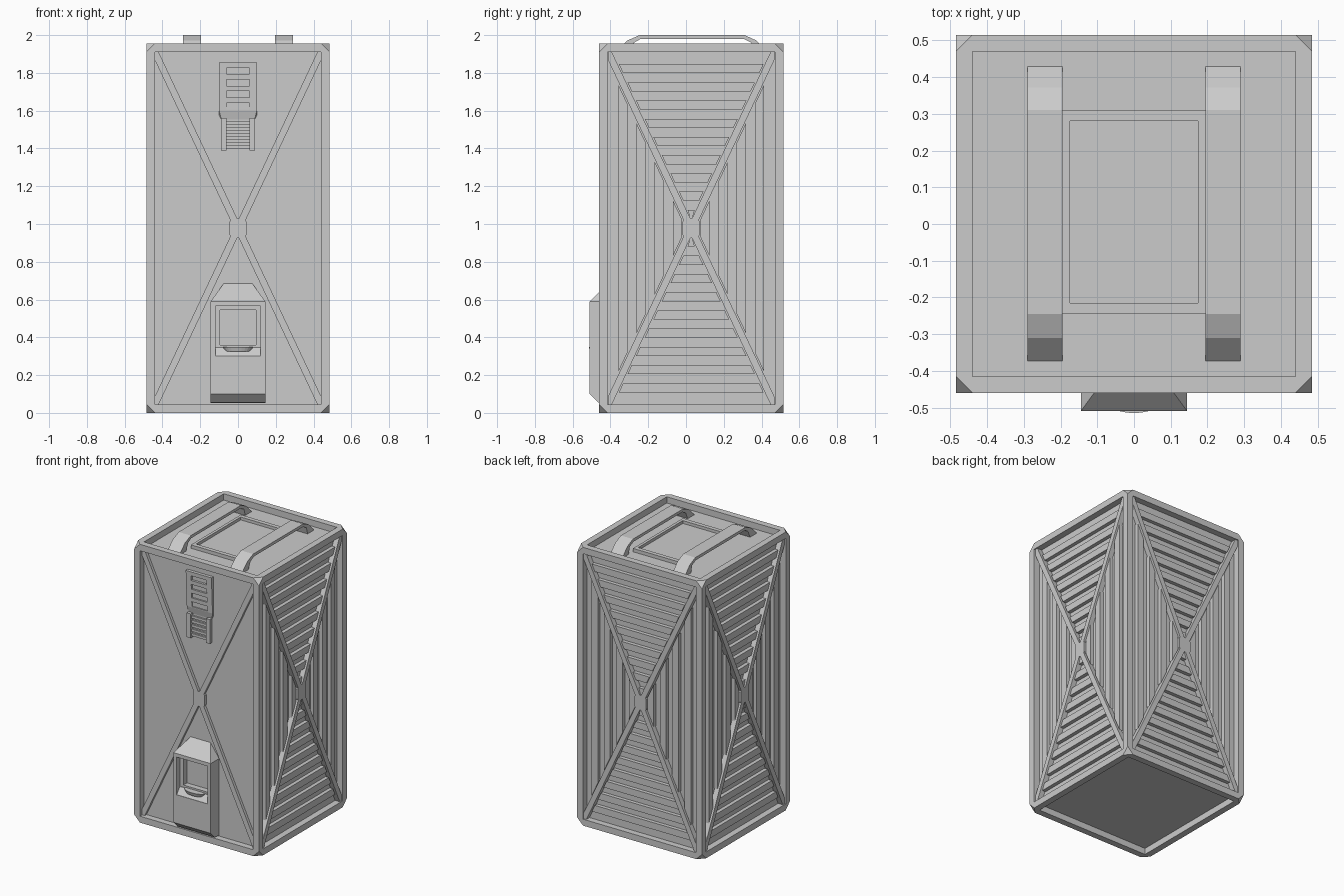
import bpy, bmesh
from math import pi
from mathutils import Matrix, Vector

if "Cube" in bpy.data.objects:
    bpy.data.objects.remove(bpy.data.objects["Cube"], do_unlink=True)

grey = bpy.data.materials.new("plain_grey")
grey.use_nodes = True
grey.diffuse_color = (0.6, 0.6, 0.6, 1)
grey.node_tree.nodes["Principled BSDF"].inputs["Base Color"].default_value = (0.6, 0.6, 0.6, 1)

X, Y, Z = 0.485, 0.4875, 1.955      # half width, half depth, body height
CY, CZ = 0.0275, Z / 2              # body centre
RIM, DEEP = 0.045, 0.044            # frame width, panel recess
W, H = X - RIM, CZ - RIM            # half size of a recessed panel


def finish(name, bm):
    bmesh.ops.recalc_face_normals(bm, faces=bm.faces)
    mesh = bpy.data.meshes.new(name)
    bm.to_mesh(mesh)
    bm.free()
    mesh.materials.append(grey)
    ob = bpy.data.objects.new(name, mesh)
    bpy.context.collection.objects.link(ob)
    return ob


def box(bm, x0, x1, y0, y1, z0, z1):
    size = Matrix.Diagonal((x1 - x0, y1 - y0, z1 - z0, 1))
    mid = Matrix.Translation(((x0 + x1) / 2, (y0 + y1) / 2, (z0 + z1) / 2))
    return bmesh.ops.create_cube(bm, size=1, matrix=mid @ size)["verts"]


def prism(bm, points, place, a, b):
    """Extrude a 2D outline from a to b; place maps (p, q, depth) to 3D."""
    low = [bm.verts.new(place(p, q, a)) for p, q in points]
    high = [bm.verts.new(place(p, q, b)) for p, q in points]
    bm.faces.new(low)
    bm.faces.new(high[::-1])
    for i in range(len(points)):
        j = (i + 1) % len(points)
        bm.faces.new((low[i], low[j], high[j], high[i]))


def hull(name, points):
    """Convex solid mirrored across x from (half width, y, z) points."""
    bm = bmesh.new()
    for x, y, z in points:
        bm.verts.new((x, y, z))
        bm.verts.new((-x, y, z))
    bmesh.ops.convex_hull(bm, input=bm.verts)
    bmesh.ops.dissolve_limit(bm, angle_limit=0.01, verts=bm.verts, edges=bm.edges)
    return finish(name, bm)


def carve(ob, boxes):
    bm = bmesh.new()
    for b in boxes:
        box(bm, *b)
    cutter = finish("cutter", bm)
    cutter.hide_render = True
    mod = ob.modifiers.new("carve", "BOOLEAN")
    mod.operation, mod.solver, mod.object = "DIFFERENCE", "EXACT", cutter
    deps = bpy.context.evaluated_depsgraph_get()
    mesh = bpy.data.meshes.new_from_object(ob.evaluated_get(deps))
    ob.modifiers.clear()
    ob.data = mesh
    bpy.data.objects.remove(cutter, do_unlink=True)


def side_place(turn):
    """Panel coordinates (across, up, outward from the panel floor)."""
    rot = Matrix.Rotation(turn * pi / 2, 3, "Z")
    reach = (Y if turn % 2 == 0 else X) - DEEP
    return lambda u, v, d: rot @ Vector((u, -reach - d, v)) + Vector((0, CY, CZ))


# Body: block with clipped corners and a recess in every face
bm = bmesh.new()
box(bm, -X, X, CY - Y, CY + Y, 0, Z)
bmesh.ops.bevel(bm, geom=bm.verts[:], offset=RIM, segments=1, affect="VERTICES")
body = finish("body_frame", bm)
y0, y1 = CY - Y, CY + Y
carve(body, [
    (-W, W, y0 - 0.1, y0 + DEEP, RIM, Z - RIM),
    (-W, W, y1 - DEEP, y1 + 0.1, RIM, Z - RIM),
    (-X - 0.1, -X + DEEP, y0 + RIM, y1 - RIM, RIM, Z - RIM),
    (X - DEEP, X + 0.1, y0 + RIM, y1 - RIM, RIM, Z - RIM),
    (-W, W, y0 + RIM, y1 - RIM, -0.1, DEEP),
    (-W, W, y0 + RIM, y1 - RIM, Z - DEEP, Z + 0.1),
])

# Cross braces on all four sides, slats on all but the front
S = W / H
for turn, name in enumerate(("front", "left", "back", "right")):
    place = side_place(turn)
    top = 0.02 if turn == 0 else 0.036
    bm = bmesh.new()
    arm = [(W, H), (W - 0.02, H), (-0.02, 0), (0.02, 0), (W, H - 0.02 / S)]
    for sx in (1, -1):
        for sz in (1, -1):
            prism(bm, [(u * sx, v * sz) for u, v in arm], place, -0.005, top)
    hub = [(0.045, 0.035), (0.032, 0.052)]
    hub += [(-u, v) for u, v in hub[::-1]]
    hub += [(-u, -v) for u, v in hub]
    prism(bm, hub, place, -0.005, top)
    finish(name + "_cross_brace", bm)
    if turn == 0:
        continue
    bm = bmesh.new()
    for s in (1, -1):
        for i in range(9):
            a, b = 0.821 - i * 0.0965, 0.869 - i * 0.0965
            p, q = max(a * S - 0.027, 0.004), b * S - 0.027
            prism(bm, [(-p, s * a), (p, s * a), (q, s * b), (-q, s * b)], place, -0.005, 0.026)
        for i in range(4):
            a, b = 0.337 - i * 0.096, 0.385 - i * 0.096
            p, q = (a - 0.027) / S, (b - 0.027) / S
            prism(bm, [(s * a, -p), (s * a, p), (s * b, q), (s * b, -q)], place, -0.005, 0.026)
    finish(name + "_slats", bm)

# Carry handles
arch = [(-0.38, 1.905), (-0.31, 1.972), (-0.245, 2), (0.31, 2), (0.372, 1.972), (0.435, 1.905),
        (0.36, 1.905), (0.345, 1.96), (0.305, 1.98), (-0.24, 1.98), (-0.275, 1.96), (-0.3, 1.905)]
for s, name in ((1, "left_handle"), (-1, "right_handle")):
    bm = bmesh.new()
    prism(bm, arch, lambda y, z, x: (x * s, y, z), 0.195, 0.29)
    finish(name, bm)

# Top hatch with a sunken centre
bm = bmesh.new()
box(bm, -0.195, 0.195, -0.245, 0.31, 1.9, 1.935)
hatch = finish("top_hatch", bm)
carve(hatch, [(-0.175, 0.175, -0.215, 0.28, 1.915, 2)])

# Dispenser housing with a stepped opening
housing = hull("dispenser_housing", [
    (0.145, -0.4, 0.05), (0.145, -0.465, 0.055), (0.145, -0.51, 0.1), (0.145, -0.51, 0.59),
    (0.145, -0.4, 0.59), (0.075, -0.414, 0.686), (0.075, -0.4, 0.686)])
carve(housing, [(-0.12, 0.12, -0.6, -0.47, 0.3, 0.565)])
carve(housing, [(-0.095, 0.095, -0.6, -0.43, 0.36, 0.545)])

# Sloping ledge and rounded drip tray
hull("dispenser_ledge", [(0.12, -0.46, 0.3), (0.12, -0.508, 0.3),
                         (0.12, -0.475, 0.345), (0.12, -0.46, 0.345)])
bm = bmesh.new()
shape = Matrix.Translation((0, -0.475, 0.336)) @ Matrix.Diagonal((0.08, 0.04, 0.024, 1))
bmesh.ops.create_cone(bm, cap_ends=True, segments=24, radius1=0.8, radius2=1, depth=1, matrix=shape)
finish("drip_tray", bm)

# Front ladder vent: slotted tapering plate, then rungs between two cheeks
F = y0 + DEEP
vent = hull("vent_plate", [(0.1, F + 0.003, 1.855), (0.1, F - 0.022, 1.855), (0.1, F - 0.01, 1.6),
                           (0.1, F + 0.003, 1.57), (0.085, F + 0.003, 1.54)])
carve(vent, [(-0.06, 0.06, F - 0.1, F - 0.003, z - 0.017, z + 0.017)
             for z in (1.81, 1.748, 1.686, 1.624)])
bm = bmesh.new()
for s in (1, -1):
    box(bm, *sorted((s * 0.06, s * 0.09)), F - 0.025, F + 0.003, 1.39, 1.56)
for i in range(5):
    z = 1.41 + i * 0.031
    box(bm, -0.06, 0.06, F - 0.012, F + 0.003, z - 0.009, z + 0.009)
finish("vent_rungs", bm)
